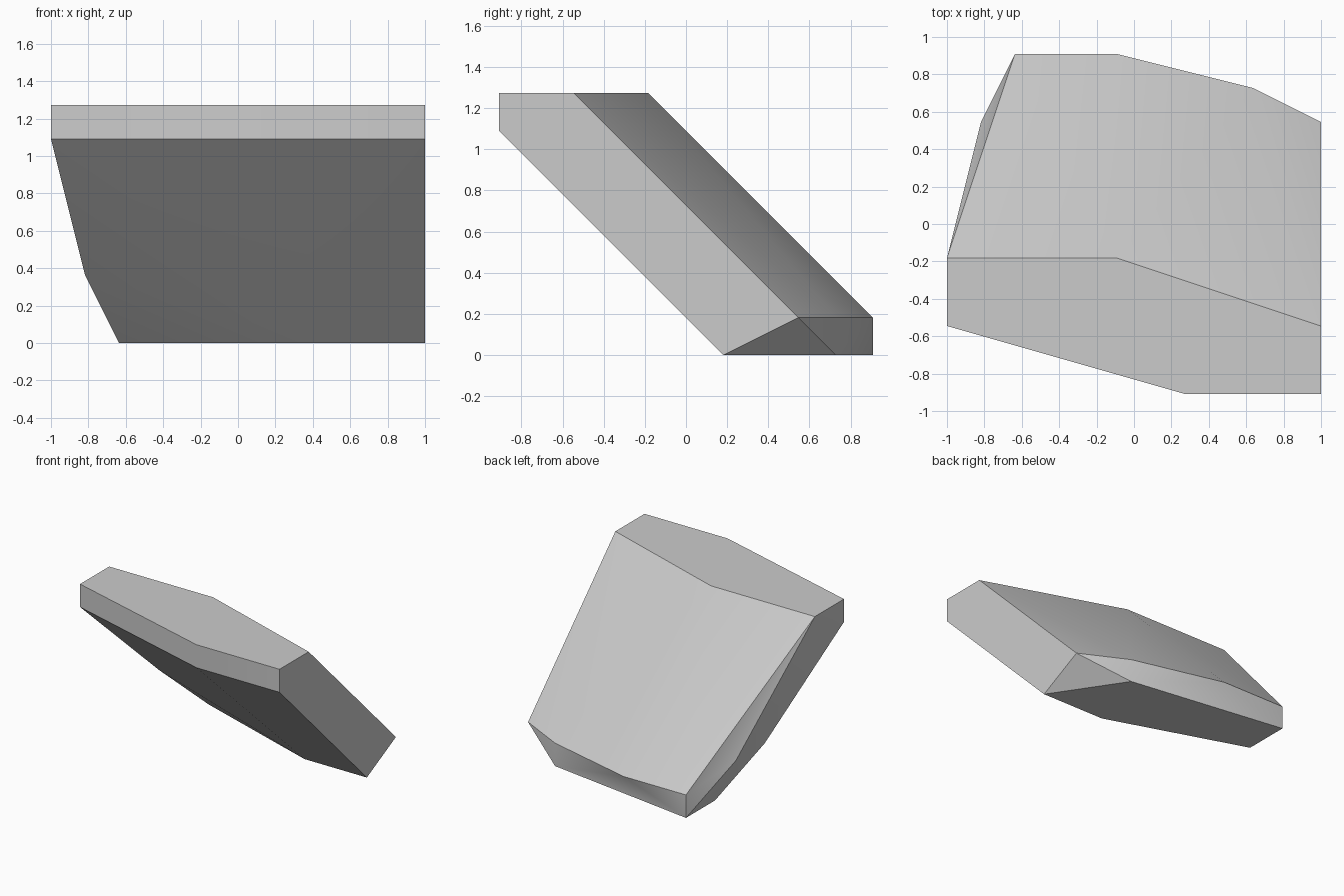
import bpy
import bmesh
from mathutils import Matrix, Vector

# Remove the default cube only
cube = bpy.data.objects.get("Cube")
if cube:
    bpy.data.objects.remove(cube, do_unlink=True)


def make_material(name, rgb):
    mat = bpy.data.materials.new(name)
    mat.use_nodes = True
    color = (*rgb, 1.0)
    mat.diffuse_color = color
    mat.node_tree.nodes["Principled BSDF"].inputs["Base Color"].default_value = color
    return mat


# Outlines of the slanted slab on a whole-number lattice, one per height level
GRID = 2 / 11
top_rim = [(0, 4), (5, 4), (11, 2), (11, 0), (7, 0), (0, 2)]
front_rim = [(0, 2), (7, 0), (11, 0)]
side_corner = [(1, 6), (1, 8)]
back_rim = [(2, 10), (5, 10), (9, 9), (11, 8)]
base = [(2, 8), (2, 10), (9, 9), (11, 6), (8, 6)]
levels = {7: top_rim, 6: front_rim, 2: side_corner, 1: back_rim, 0: base}

# Wrap the outlines in a convex shell and merge its coplanar triangles
bm = bmesh.new()
for height, outline in levels.items():
    for x, y in outline:
        bm.verts.new((x, y, height))
bmesh.ops.convex_hull(bm, input=bm.verts[:])
bmesh.ops.dissolve_limit(bm, angle_limit=0.002, verts=bm.verts[:], edges=bm.edges[:])
bmesh.ops.recalc_face_normals(bm, faces=bm.faces[:])

# Centre the slab on the ground and bring it to size
bmesh.ops.translate(bm, verts=bm.verts[:], vec=Vector((-5.5, -5, 0)))
bmesh.ops.transform(bm, matrix=Matrix.Scale(GRID, 4), verts=bm.verts[:])

mesh = bpy.data.meshes.new("slanted_slab")
bm.to_mesh(mesh)
bm.free()
slab = bpy.data.objects.new("slanted_slab", mesh)
bpy.context.collection.objects.link(slab)
mesh.materials.append(make_material("plain grey", (0.6, 0.6, 0.6)))

# Soft shading over shallow folds, crisp main edges
bpy.ops.object.select_all(action="DESELECT")
slab.select_set(True)
bpy.context.view_layer.objects.active = slab
bpy.ops.object.shade_smooth_by_angle(angle=0.5236)
